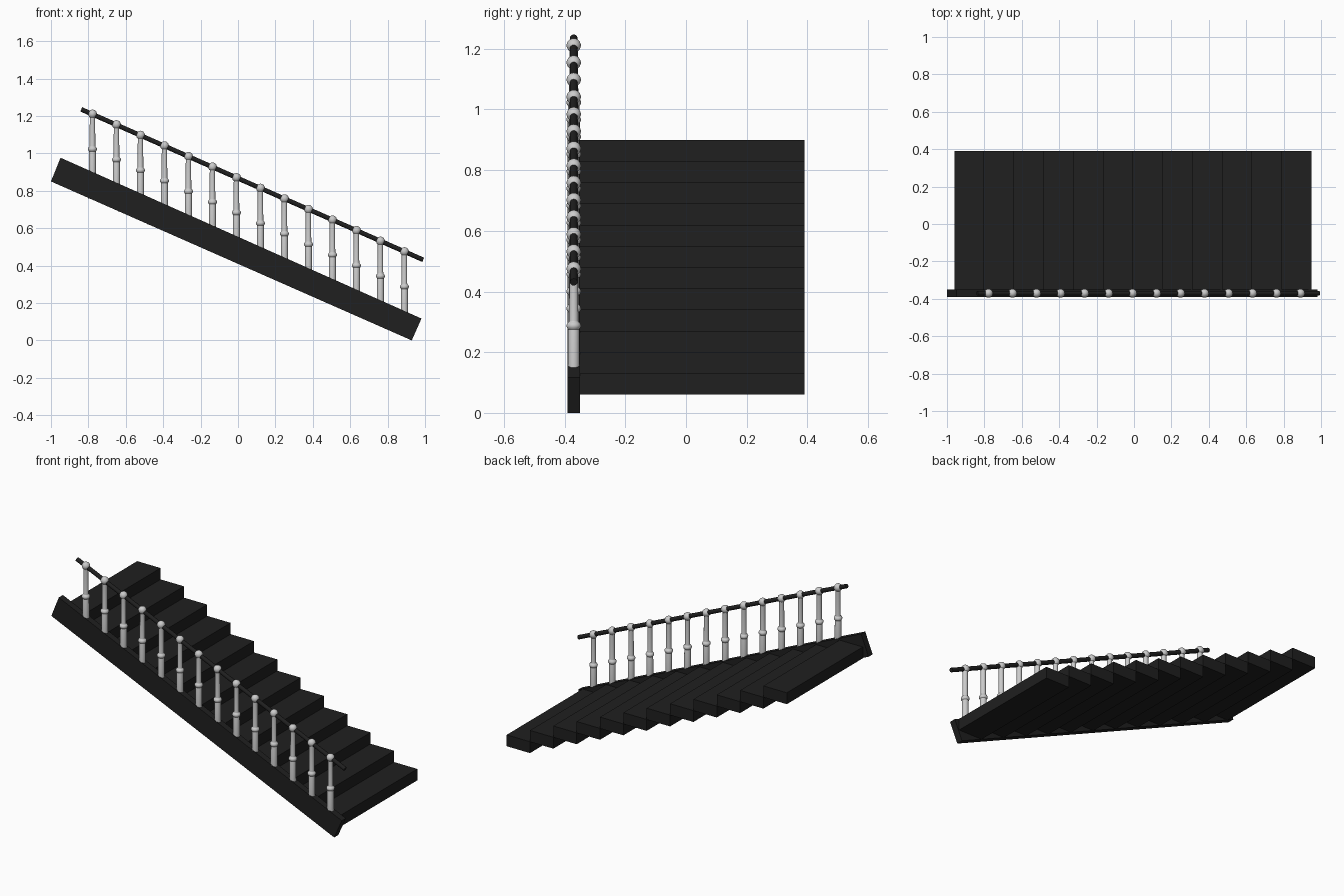
import bpy, bmesh, math
from mathutils import Vector

if "Cube" in bpy.data.objects:
    bpy.data.objects.remove(bpy.data.objects["Cube"])

black = bpy.data.materials.new("black_paint")
black.diffuse_color = (0.014, 0.014, 0.014, 1)
black.use_nodes = True
black.node_tree.nodes["Principled BSDF"].inputs["Base Color"].default_value = black.diffuse_color


def add_object(name, bm, mat=None):
    bmesh.ops.recalc_face_normals(bm, faces=bm.faces)
    me = bpy.data.meshes.new(name)
    bm.to_mesh(me)
    bm.free()
    ob = bpy.data.objects.new(name, me)
    bpy.context.collection.objects.link(ob)
    if mat:
        me.materials.append(mat)
    return ob


def smooth(ob):
    bpy.ops.object.select_all(action='DESELECT')
    ob.select_set(True)
    bpy.context.view_layer.objects.active = ob
    bpy.ops.object.shade_smooth_by_angle(angle=math.radians(40))


def prism(bm, outline, y0, y1):
    """Extrude an (x, z) outline from y0 to y1."""
    face = bm.faces.new([bm.verts.new((x, y0, z)) for x, z in outline])
    ext = bmesh.ops.extrude_face_region(bm, geom=[face])
    verts = [v for v in ext["geom"] if isinstance(v, bmesh.types.BMVert)]
    bmesh.ops.translate(bm, vec=(0, y1 - y0, 0), verts=verts)


# Sloping side board
bm = bmesh.new()
prism(bm, [(-1.0, 0.85), (-0.949, 0.977), (0.981, 0.117), (0.929, 0.0)], -0.39, -0.35)
add_object("side_board", bm, black)

# Twelve block steps climbing towards -x
RUN, RISE = 0.1592, 0.07
bm = bmesh.new()
for i in range(12):
    x1, z0 = 0.95 - i * RUN, 0.06 + i * RISE
    x0, z1 = x1 - RUN, z0 + RISE
    prism(bm, [(x0, z0), (x1, z0), (x1, z1), (x0, z1)], -0.35, 0.39)
add_object("steps", bm, black)

# Turned baluster profile: (radius, height), ball on top and a ring halfway
profile = [(0, -0.33), (0.019, -0.33), (0.0185, -0.2)]
profile += [(0.024 * math.cos(a), -0.188 + 0.018 * math.sin(a))
            for a in (math.radians(d) for d in range(-40, 51, 15))]
profile += [(0.015, -0.172), (0.0145, -0.018)]
profile += [(0.0235 * math.cos(a), 0.0235 * math.sin(a))
            for a in (math.radians(d) for d in range(-50, 90, 20))]
profile += [(0, 0.0235)]

RAIL_Y = -0.37
for i in range(14):
    bm = bmesh.new()
    verts = [bm.verts.new((r, 0, z)) for r, z in profile]
    edges = [bm.edges.new(p) for p in zip(verts, verts[1:])]
    bmesh.ops.spin(bm, geom=verts + edges, cent=(0, 0, 0), axis=(0, 0, 1),
                   angle=2 * math.pi, steps=24)
    bmesh.ops.remove_doubles(bm, verts=bm.verts, dist=1e-5)
    ob = add_object(f"baluster_{i + 1}", bm)
    ob.location = (-0.778 + i * 0.1283, RAIL_Y, 1.211 - i * 0.0566)
    smooth(ob)

# Round handrail through the baluster balls
a, b = Vector((-0.838, RAIL_Y, 1.2355)), Vector((0.99, RAIL_Y, 0.431))
bm = bmesh.new()
bmesh.ops.create_cone(bm, cap_ends=True, segments=20, radius1=0.0125,
                      radius2=0.0125, depth=(b - a).length)
rail = add_object("handrail", bm, black)
rail.location = (a + b) / 2
rail.rotation_euler = (b - a).to_track_quat('Z', 'Y').to_euler()
smooth(rail)
